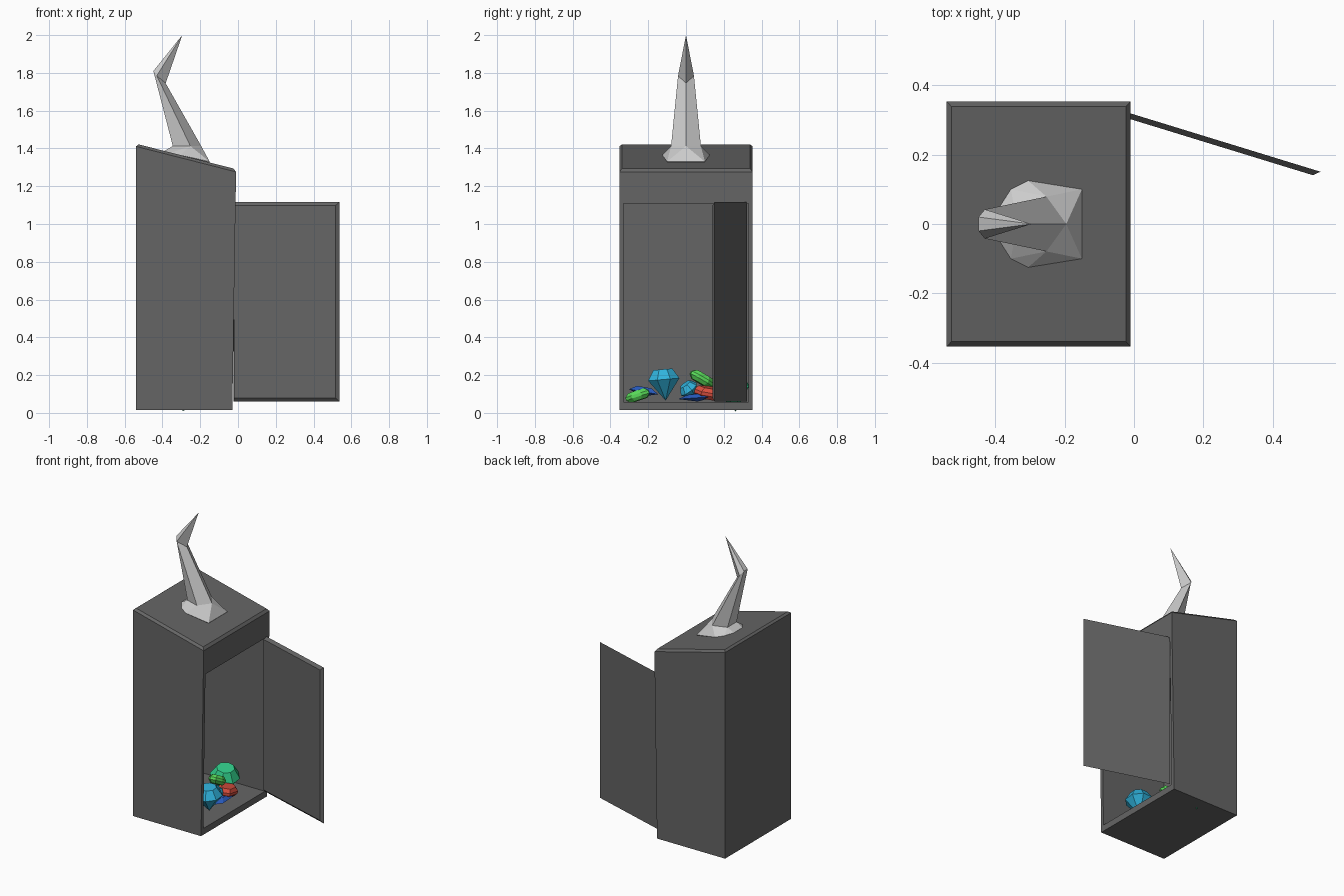
import bpy, bmesh
from math import cos, sin, tau, radians, atan2, hypot
from mathutils import Matrix, Vector, Euler

if "Cube" in bpy.data.objects:
    bpy.data.objects.remove(bpy.data.objects["Cube"])


def material(name, rgb):
    m = bpy.data.materials.new(name)
    m.diffuse_color = (*rgb, 1)
    m.use_nodes = True
    m.node_tree.nodes["Principled BSDF"].inputs["Base Color"].default_value = m.diffuse_color
    return m


def finish(name, bm, mat=None):
    bmesh.ops.recalc_face_normals(bm, faces=bm.faces)
    me = bpy.data.meshes.new(name)
    bm.to_mesh(me)
    bm.free()
    ob = bpy.data.objects.new(name, me)
    bpy.context.collection.objects.link(ob)
    if mat:
        me.materials.append(mat)
    return ob


def loft(name, rings, mat=None):
    """Skin equal-sized rings; a ring of one point becomes a tip."""
    bm = bmesh.new()
    vs = [[bm.verts.new(p) for p in r] for r in rings]
    for a, b in zip(vs, vs[1:]):
        n = max(len(a), len(b))
        for i in range(n):
            j = (i + 1) % n
            if len(b) == 1:
                bm.faces.new((a[i], a[j], b[0]))
            elif len(a) == 1:
                bm.faces.new((a[0], b[j], b[i]))
            else:
                bm.faces.new((a[i], a[j], b[j], b[i]))
    for r in (vs[0], vs[-1]):
        if len(r) > 2:
            bm.faces.new(r)
    return finish(name, bm, mat)


dark = material("dark_grey", (0.13, 0.13, 0.13))
cyan = material("cyan", (0.03, 0.45, 0.72))
green = material("green", (0.1, 0.7, 0.1))
emerald = material("emerald", (0.03, 0.6, 0.25))
red = material("red", (0.7, 0.08, 0.05))
blue = material("blue", (0.02, 0.1, 0.5))

# Cabinet shell: slanted profile, chamfered roof edge, hollowed from +x
profile = [(-0.54, 0.015), (-0.03, 0.015), (-0.01, 1.29), (-0.54, 1.425)]
bm = bmesh.new()
bottom = [[bm.verts.new((x, y, z)) for x, z in profile] for y in (-0.353, 0.353)]
for r in bottom:
    bm.faces.new(r)
for i in range(4):
    j = (i + 1) % 4
    bm.faces.new((bottom[0][i], bottom[0][j], bottom[1][j], bottom[1][i]))
roof_edges = [e for e in bm.edges if all(v.co.z > 1.2 for v in e.verts)]
bmesh.ops.bevel(bm, geom=roof_edges, offset=0.014, segments=1, affect='EDGES', profile=0.5)
cabinet = finish("cabinet", bm, dark)

bm = bmesh.new()
bmesh.ops.create_cube(bm, size=1, matrix=Matrix.Translation((-0.21, 0, 0.583))
                      @ Matrix.Diagonal((0.62, 0.66, 1.05, 1)))
cutter = finish("cavity_cutter", bm, dark)
cutter.hide_render = True
mod = cabinet.modifiers.new("cavity", 'BOOLEAN')
mod.object, mod.operation, mod.solver = cutter, 'DIFFERENCE', 'EXACT'
bpy.context.view_layer.objects.active = cabinet
bpy.ops.object.modifier_apply(modifier="cavity")
bpy.data.objects.remove(cutter)

# Open door: thin panel with mitred inner face, hinged at the back corner
dx, dy = 0.56, -0.172
width = hypot(dx, dy)


def panel(y, m):
    return [(m * 0.3, y, m), (width - m, y, m), (width - m, y, 1.055 - m), (m * 0.3, y, 1.055 - m)]


door = loft("door", [panel(0.008, 0), panel(-0.008, 0.018)], dark)
door.location = (-0.025, 0.315, 0.061)
door.rotation_euler.z = atan2(dy, dx)


# Horn: bent five-sided spike
def penta(cx, z, r, tilt):
    return [(cx + r * cos(tau * i / 5), r * sin(tau * i / 5), z - tilt * cos(tau * i / 5)) for i in range(5)]


loft("horn", [penta(-0.275, 1.36, 0.085, 0), penta(-0.278, 1.413, 0.083, 0),
              [(-0.383, 0, 1.745), (-0.43, 0.042, 1.785), (-0.448, 0.02, 1.81),
               (-0.448, -0.02, 1.81), (-0.43, -0.042, 1.785)],
              [(-0.295, 0, 2.0)]])

# Flared horn foot sitting on the slanted roof
half = [(-0.15, 0.1, 1.33), (-0.305, 0.125, 1.365), (-0.355, 0.1, 1.378), (-0.39, 0.045, 1.387),
        (-0.17, 0.08, 1.30), (-0.36, 0.06, 1.34)]
bm = bmesh.new()
for p in [(x, s * y, z) for x, y, z in half for s in (-1, 1)] + penta(-0.278, 1.413, 0.083, 0):
    bm.verts.new(p)
bmesh.ops.convex_hull(bm, input=bm.verts)
finish("horn_foot", bm)


# Gems: faceted round cuts and long step cuts
def gem(name, loc, size, rot, mat, levels, sides=8):
    rings = [[(0, 0, z)] if r == 0 else
             [(r * cos(tau * (i + .5) / sides), r * sin(tau * (i + .5) / sides), z) for i in range(sides)]
             for r, z in levels]
    ob = loft(name, rings, mat)
    ob.data.transform(Matrix.LocRotScale(Vector(loc), Euler([radians(a) for a in rot]), Vector(size)))


ROUND = [(0, -1), (1, 0.35), (0.6, 1)]
STEP = [(0.7, -1), (1, -0.3), (1, 0.3), (0.7, 1)]
gem("round_gem_large", (-0.14, -0.115, 0.148), (0.09, 0.09, 0.083), (5, 0, 0), cyan, ROUND)
gem("round_gem_small", (-0.19, 0.025, 0.112), (0.055, 0.055, 0.052), (35, 20, 0), cyan, ROUND)
gem("round_gem_back", (-0.275, 0.25, 0.1), (0.095, 0.095, 0.095), (8, 10, 0), emerald, ROUND)
gem("bar_gem_high", (-0.215, 0.085, 0.18), (0.05, 0.075, 0.027), (-30, 0, 10), green, STEP)
gem("bar_gem_low", (-0.2, -0.255, 0.092), (0.045, 0.07, 0.026), (18, 0, -10), green, STEP)
gem("flat_gem", (-0.17, 0.125, 0.105), (0.06, 0.09, 0.03), (-10, 10, 0), red, STEP, 6)
gem("spike_gem_left", (-0.21, -0.225, 0.112), (0.05, 0.11, 0.025), (-10, 0, 0), blue, [(0, -1), (1, 0), (0.5, 1)], 4)
gem("spike_gem_right", (-0.16, 0.06, 0.08), (0.05, 0.1, 0.02), (4, 0, 0), blue, [(0, -1), (1, 0), (0.5, 1)], 6)
